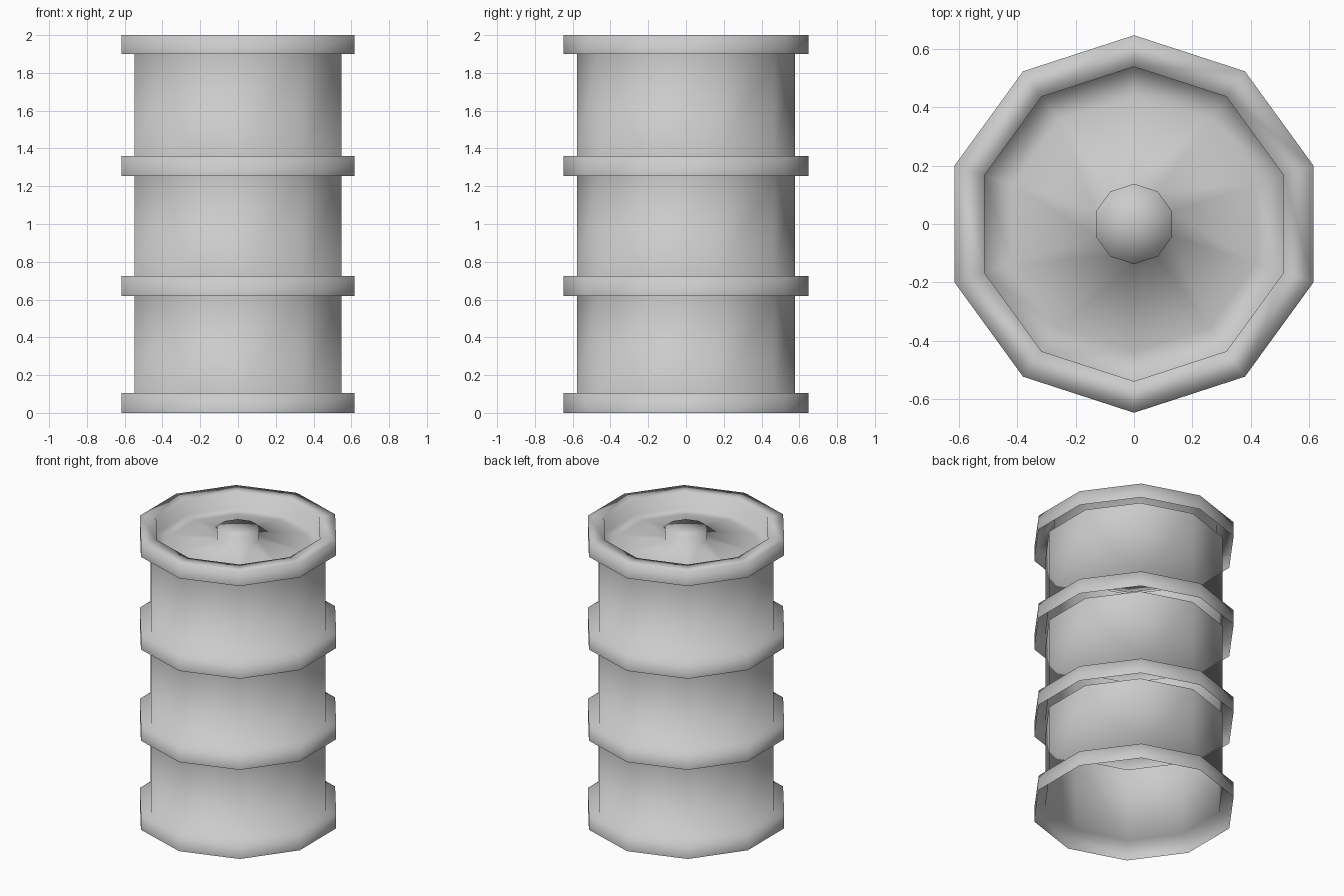
import bpy, bmesh, math

if "Cube" in bpy.data.objects:
    bpy.data.objects.remove(bpy.data.objects["Cube"])

SIDES = 10
R_BODY, R_HOOP, R_LID, R_KNOB = 0.577, 0.648, 0.54, 0.138


def lathe(name, profile):
    """Spin an (r, z) profile, listed from bottom outside to top inside, round z."""
    bm = bmesh.new()
    rings = []
    for r, z in profile:
        ring = []
        for i in range(SIDES):
            a = math.pi / 2 + 2 * math.pi * i / SIDES
            ring.append(bm.verts.new((r * math.cos(a), r * math.sin(a), z)))
        rings.append(ring)
    for lo, hi in zip(rings, rings[1:]):
        for i in range(SIDES):
            j = (i + 1) % SIDES
            bm.faces.new((lo[i], lo[j], hi[j], hi[i])).smooth = True
    # Collapse points on the axis into a single pole
    bmesh.ops.remove_doubles(bm, verts=bm.verts, dist=1e-5)
    me = bpy.data.meshes.new(name)
    bm.to_mesh(me)
    bm.free()
    ob = bpy.data.objects.new(name, me)
    bpy.context.collection.objects.link(ob)
    return ob


# Three hollow drum sections: an open-bottomed hoop, its ledge, then the wall
levels = [(0.0, 0.105, 0.62), (0.62, 0.725, 1.255), (1.255, 1.36, 1.9)]
for n, (bottom, ledge, top) in enumerate(levels):
    lathe(f"drum_section_{n + 1}",
          [(R_HOOP, bottom), (R_HOOP, ledge), (R_BODY, ledge), (R_BODY, top)])

# Top rim running into the recessed, gently coned lid and its knob
lathe("rim_and_lid",
      [(R_HOOP, 1.9), (R_HOOP, 2.0), (R_LID, 2.0), (R_LID, 1.89),
       (0.44, 1.895), (R_KNOB, 1.935), (R_KNOB, 2.0), (0, 2.0)])
